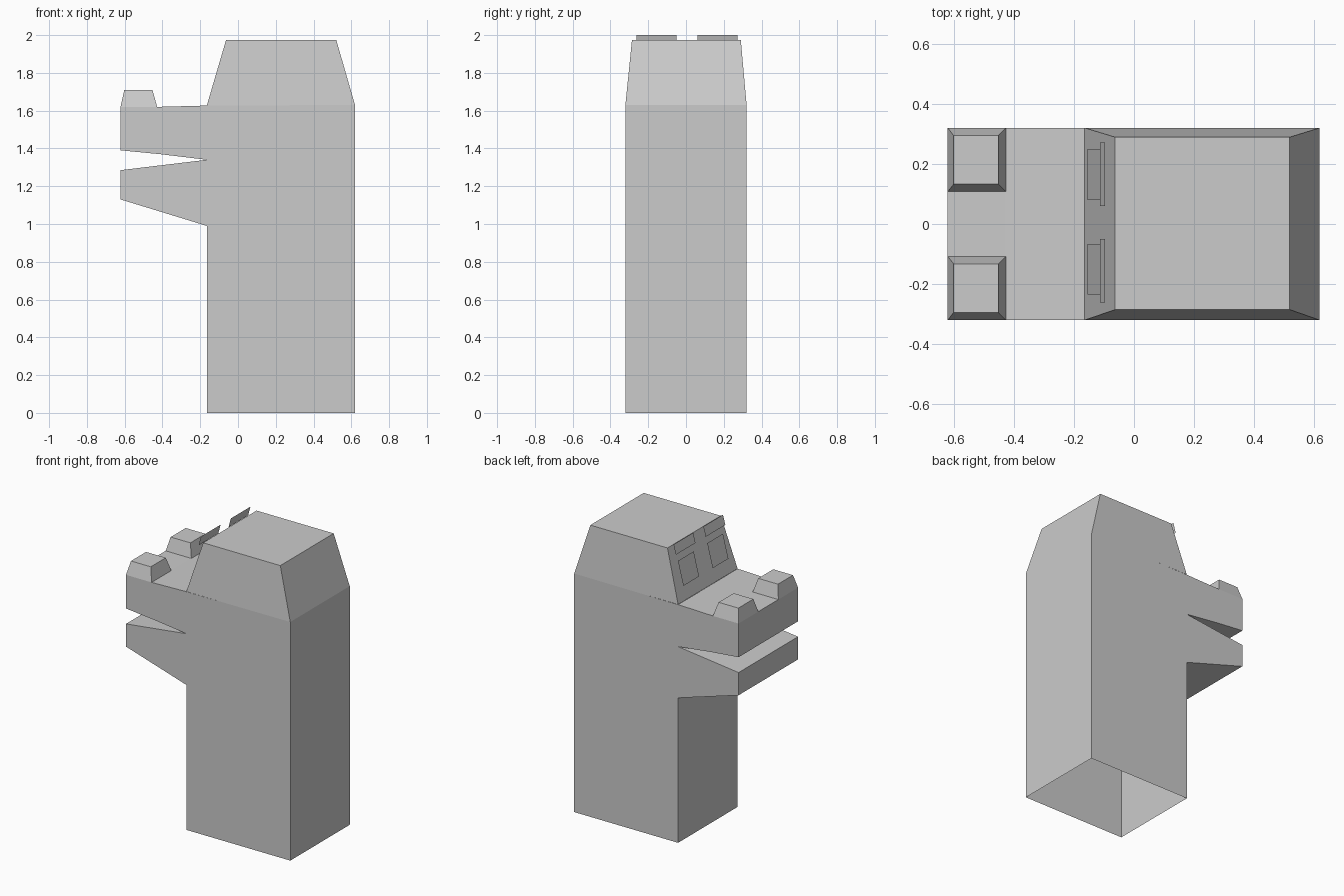
import bpy, bmesh

if "Cube" in bpy.data.objects:
    bpy.data.objects.remove(bpy.data.objects["Cube"])

grey = bpy.data.materials.new("plain_grey")
grey.diffuse_color = (0.6, 0.6, 0.6, 1.0)
grey.use_nodes = True
grey.node_tree.nodes["Principled BSDF"].inputs["Base Color"].default_value = grey.diffuse_color


def make(name, verts, faces, recalc=True):
    """Build a flat-shaded mesh object."""
    bm = bmesh.new()
    vs = [bm.verts.new(v) for v in verts]
    for f in faces:
        bm.faces.new([vs[i] for i in f])
    if recalc:
        bmesh.ops.recalc_face_normals(bm, faces=bm.faces)
    mesh = bpy.data.meshes.new(name)
    bm.to_mesh(mesh)
    bm.free()
    mesh.materials.append(grey)
    ob = bpy.data.objects.new(name, mesh)
    bpy.context.collection.objects.link(ob)
    return ob


def frustum(name, base, z0, top, z1):
    """Tapered block, open underneath; base and top are (x0, x1, y0, y1)."""
    verts = []
    for (x0, x1, y0, y1), z in ((base, z0), (top, z1)):
        verts += [(x0, y0, z), (x1, y0, z), (x1, y1, z), (x0, y1, z)]
    faces = [(i, (i + 1) % 4, (i + 1) % 4 + 4, i + 4) for i in range(4)]
    return make(name, verts, faces + [(4, 5, 6, 7)])


def slanted_plate(name, x0, z0, x1, z1, y0, y1):
    """Single sheet leaning back, facing -x."""
    return make(name, [(x0, y1, z0), (x0, y0, z0), (x1, y0, z1), (x1, y1, z1)],
                [(0, 1, 2, 3)], recalc=False)


# Neck and jaws: side profile extruded across y, open at the base and under the head
W = 0.321
profile = [(0.62, 0), (0.62, 1.63), (-0.165, 1.627), (-0.43, 1.62), (-0.622, 1.62),
           (-0.622, 1.39), (-0.415, 1.37), (-0.165, 1.34), (-0.622, 1.285),
           (-0.622, 1.13), (-0.165, 0.99), (-0.165, 0)]
n = len(profile)
verts = [(x, s * W, z) for s in (-1, 1) for x, z in profile]
faces = [tuple(range(n)), tuple(range(n, 2 * n))]
faces += [(i, i + 1, i + 1 + n, i + n) for i in range(n - 1) if i != 1]
make("neck_and_jaws", verts, faces)

# Tapered crown of the head
frustum("head_crown", (-0.165, 0.62, -W, W), 1.628, (-0.063, 0.52, -0.286, 0.29), 1.975)

# Paired parts: nostril bumps, eyes and brows
for side, s in (("right", -1), ("left", 1)):
    def span(a, b):
        return tuple(sorted((s * a, s * b)))
    frustum("nostril_" + side, (-0.622, -0.428) + span(0.108, W), 1.62,
            (-0.602, -0.453) + span(0.133, 0.295), 1.71)
    y0, y1 = (v + 0.007 for v in span(0.073, 0.243))
    slanted_plate("eye_" + side, -0.155, 1.725, -0.114, 1.885, y0, y1)
    y0, y1 = (v + 0.005 for v in span(0.055, 0.267))
    slanted_plate("brow_" + side, -0.114, 1.935, -0.096, 2.0, y0, y1)
